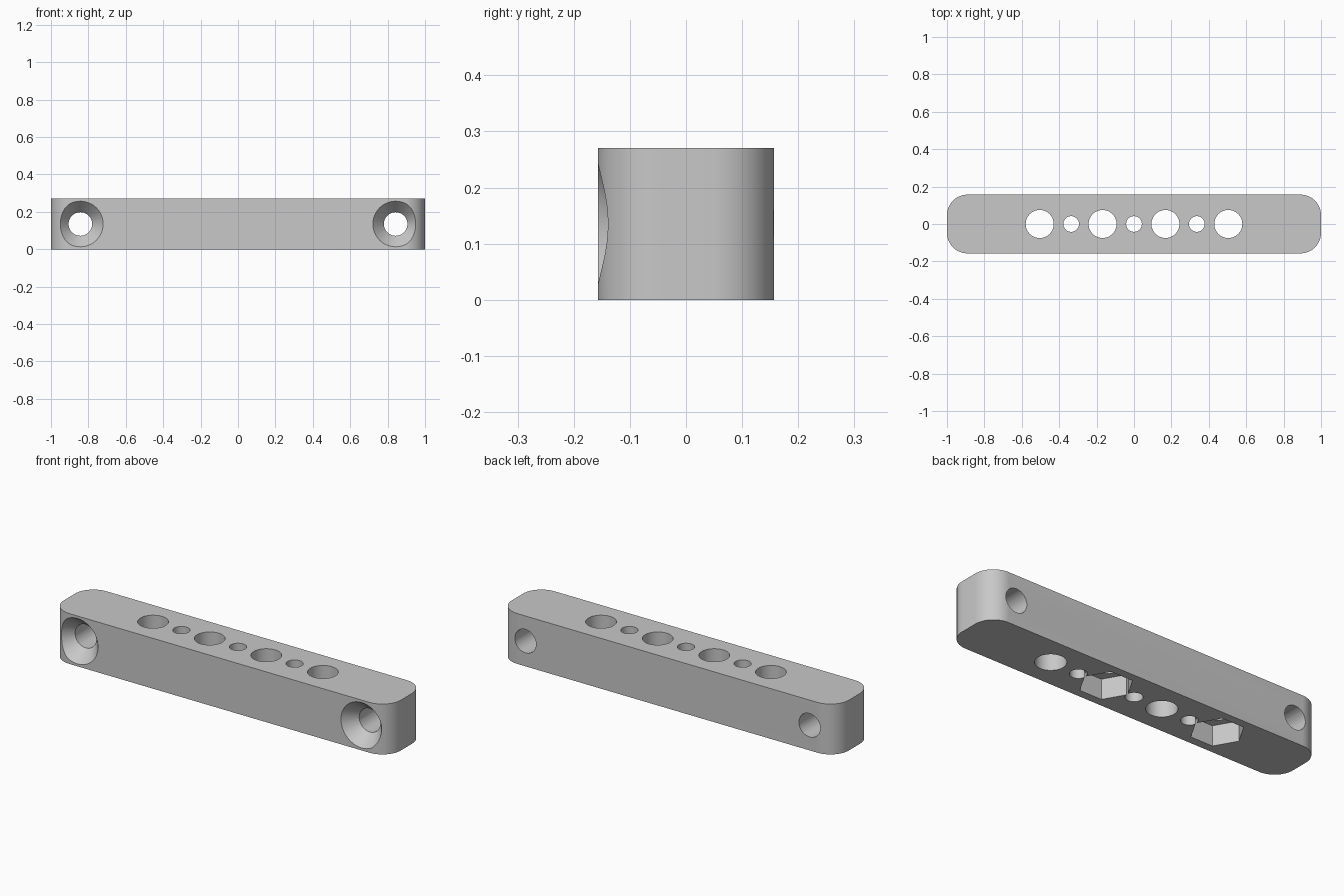
import bpy
import bmesh
from math import pi, radians

cube = bpy.data.objects.get("Cube")
if cube:
    bpy.data.objects.remove(cube, do_unlink=True)

LENGTH, DEPTH, HEIGHT = 2.0, 0.314, 0.27
CORNER = 0.11
PITCH = 0.168
FRONT = -DEPTH / 2

grey = bpy.data.materials.new("light_grey")
grey.use_nodes = True
colour = (0.58, 0.58, 0.58, 1)
grey.diffuse_color = colour
grey.node_tree.nodes["Principled BSDF"].inputs["Base Color"].default_value = colour

# Bar with rounded vertical corners
mesh = bpy.data.meshes.new("mounting_bar")
bm = bmesh.new()
bmesh.ops.create_cube(bm, size=1)
bmesh.ops.scale(bm, vec=(LENGTH, DEPTH, HEIGHT), verts=bm.verts)
bmesh.ops.translate(bm, vec=(0, 0, HEIGHT / 2), verts=bm.verts)
uprights = [e for e in bm.edges if abs(e.verts[0].co.z - e.verts[1].co.z) > 0.1]
bmesh.ops.bevel(bm, geom=uprights, offset=CORNER, segments=16, profile=0.5, affect='EDGES')
bm.to_mesh(mesh)
bm.free()
bar = bpy.data.objects.new("mounting_bar", mesh)
bpy.context.collection.objects.link(bar)
mesh.materials.append(grey)


def cut(name, location, r1, r2, depth, sides=48, rotation=(0, 0, 0)):
    """Subtract a cylinder or cone from the bar."""
    bpy.ops.mesh.primitive_cone_add(vertices=sides, radius1=r1, radius2=r2, depth=depth,
                                    location=location, rotation=rotation)
    cutter = bpy.context.object
    cutter.name = name
    cutter.hide_render = True
    cutter.data.materials.append(grey)
    mod = bar.modifiers.new(name, 'BOOLEAN')
    mod.operation = 'DIFFERENCE'
    mod.solver = 'EXACT'
    mod.object = cutter
    bpy.context.view_layer.objects.active = bar
    bpy.ops.object.modifier_apply(modifier=mod.name)
    bpy.data.objects.remove(cutter, do_unlink=True)


# Row of alternating large and small holes through the top
for i in range(-3, 4):
    r = 0.075 if i % 2 else 0.042
    cut("vertical_hole", (i * PITCH, 0, HEIGHT / 2), r, r, 0.6)

# Hexagonal nut pockets in the underside
POCKET = 0.108
for i in (-3, 1):
    cut("nut_pocket", (i * PITCH, 0, POCKET / 2 - 0.05), 0.13, 0.13, POCKET + 0.1,
        sides=6, rotation=(0, 0, radians(30)))
    # The pocket stops at its ceiling; the large hole continues above

# Countersunk screw holes from front to back
SINK, WIDE, NARROW = 0.07, 0.122, 0.063
slope = (WIDE - NARROW) / SINK
lead, tail = 0.03, 0.005
for side in (-1, 1):
    x, z = side * 0.843, HEIGHT / 2
    cut("screw_hole", (x, 0, z), NARROW, NARROW, 0.6, rotation=(-pi / 2, 0, 0))
    start, end = FRONT - lead, FRONT + SINK + tail
    cut("countersink", (x, (start + end) / 2, z), WIDE + slope * lead, NARROW - slope * tail,
        end - start, rotation=(-pi / 2, 0, 0))

# Smooth curved walls, keep edges crisp
bpy.ops.object.select_all(action='DESELECT')
bar.select_set(True)
bpy.context.view_layer.objects.active = bar
bpy.ops.object.shade_smooth_by_angle(angle=radians(25))
